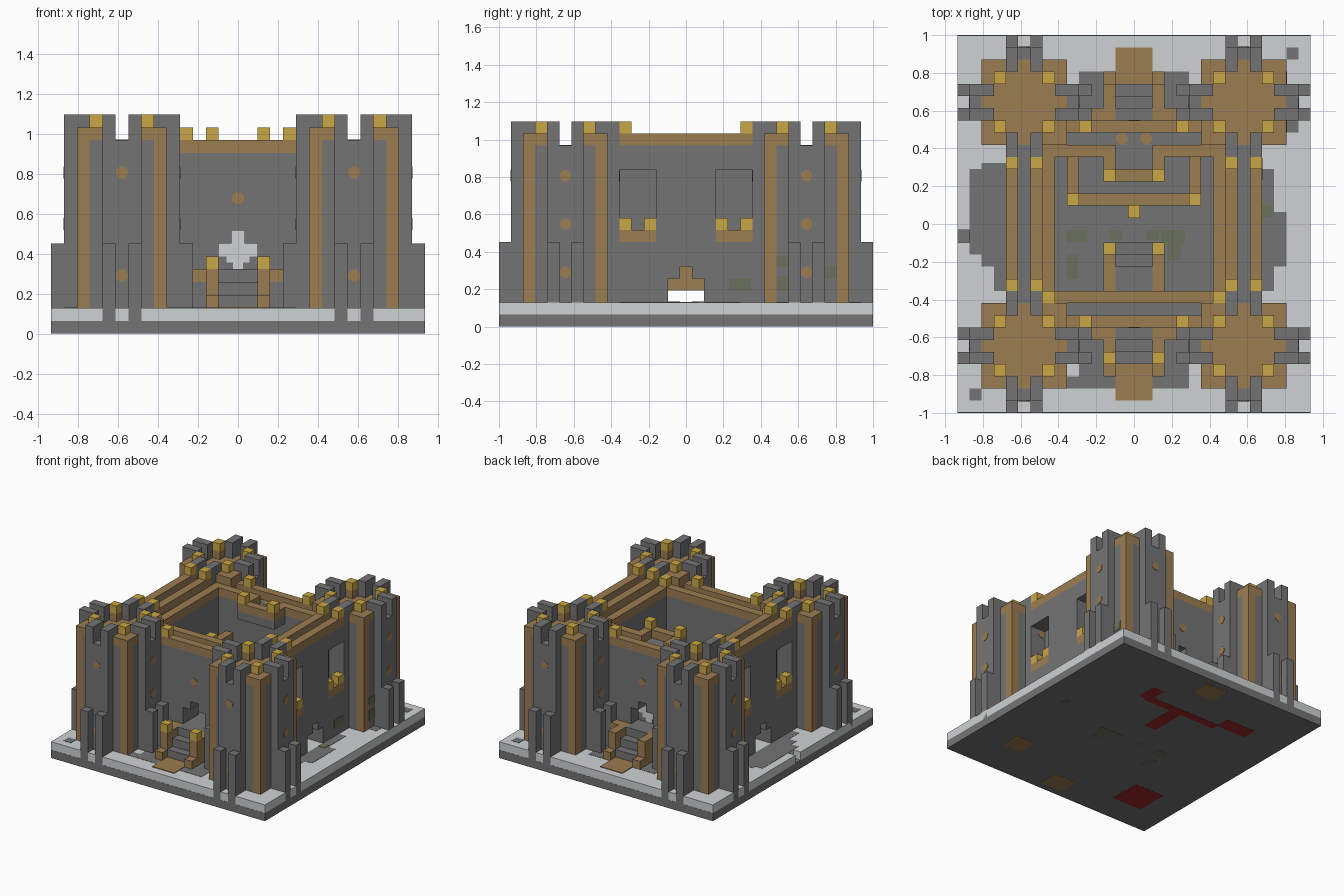
import bpy, bmesh, math
from mathutils import Matrix, Vector

cube = bpy.data.objects.get("Cube")
if cube:
    bpy.data.objects.remove(cube)

U = 2 / 31  # one block


def material(name, rgb):
    m = bpy.data.materials.new(name)
    m.use_nodes = True
    m.diffuse_color = (*rgb, 1)
    node = m.node_tree.nodes["Principled BSDF"]
    node.inputs["Base Color"].default_value = (*rgb, 1)
    node.inputs["Roughness"].default_value = 0.9
    return m


STONE = material("stone grey", (0.175, 0.175, 0.175))
PALE = material("pale stone", (0.62, 0.65, 0.65))
WOOD = material("wood brown", (0.33, 0.205, 0.085))
GOLD = material("gold", (0.59, 0.385, 0.062))
MOSS = material("moss", (0.145, 0.16, 0.108))
RED = material("carpet red", (0.34, 0.022, 0.022))


def finish(name, mat, bm):
    mesh = bpy.data.meshes.new(name)
    bm.to_mesh(mesh)
    bm.free()
    mesh.materials.append(mat)
    obj = bpy.data.objects.new(name, mesh)
    bpy.context.scene.collection.objects.link(obj)


def part(name, mat, boxes):
    """One object from boxes (x0, x1, y0, y1, z0, z1) in blocks."""
    bm = bmesh.new()
    for x0, x1, y0, y1, z0, z1 in boxes:
        size = Vector((x1 - x0, y1 - y0, z1 - z0)) * U
        mid = Vector((x0 + x1, y0 + y1, z0 + z1)) * U / 2
        bmesh.ops.create_cube(bm, size=1, matrix=Matrix.Translation(mid) @ Matrix.Diagonal((*size, 1)))
    finish(name, mat, bm)


def cell(x, y, z0, z1):
    return (x - .5, x + .5, y - .5, y + .5, z0, z1)


def flip_x(boxes):
    return boxes + [(-b[1], -b[0], *b[2:]) for b in boxes]


def flip_y(boxes):
    return boxes + [(*b[:2], -b[3], -b[2], *b[4:]) for b in boxes]


def both(boxes):
    return flip_y(flip_x(boxes))


def studs(name, spots):
    """Thin eight-sided studs at (x, y, z, facing axis)."""
    turns = {'X': Matrix.Rotation(math.pi / 2, 4, 'Y'), 'Y': Matrix.Rotation(math.pi / 2, 4, 'X'),
             'Z': Matrix.Identity(4)}
    spin = Matrix.Rotation(math.pi / 8, 4, 'Z')
    bm = bmesh.new()
    for x, y, z, axis in spots:
        bmesh.ops.create_cone(bm, cap_ends=True, segments=8, radius1=.5 * U, radius2=.5 * U, depth=.006,
                              matrix=Matrix.Translation(Vector((x, y, z)) * U) @ turns[axis] @ spin)
    finish(name, WOOD, bm)


# Base slab with a notch in one edge, and paving
part("base_lower", STONE, [(-14.5, 14.5, -15.5, 15.5, .02, 1)])
part("base_upper", PALE, [(-13.5, 14.5, -15.48, 15.48, 1, 2), (-14.5, -13.5, -15.48, -1.5, 1, 2),
                          (-14.5, -13.5, -.5, 15.48, 1, 2)])
P = 2.03
part("paving", STONE, [
    (-6.5, 6.5, -5.5, 5.5, 2, P), (-4.5, 4.5, -12.5, -8.5, 2, P), (-5.5, 4.5, -13.5, -12.5, 2, P),
    (-4.5, 4.5, 8.5, 12.5, 2, P), (10.5, 11.5, -5.5, 4.5, 2, P), (11.5, 12.5, -3.5, 1, 2, P),
    (-12.5, -10.5, -3.5, 5, 2, P), (-13.5, -12.5, -2.5, 4.5, 2, P), (-11.5, -10.5, -5.5, -3.5, 2, P),
    cell(13, 14, 2, P), cell(-13, -14, 2, P), cell(13, 8, 2, P)])
MOSS_SPOTS = [
    (2.2, 4.2, -1.6, -.5), (2.8, 3.8, -3, -1.6), (-5.5, -4.6, -4.5, -2.5), (-5.6, -3.8, -1.5, -.5),
    (-2, -1, -1.3, -.5), (1, 2, -1.3, -.5), (10.5, 11.4, .5, 1.5)]
part("moss_patches", MOSS, [(*s, P, P + .04) for s in MOSS_SPOTS])
part("wall_moss", MOSS, [(10.5, 10.56, 3.6, 5.4, 3, 4), (12.5, 12.56, 7.5, 8.5, 3, 4.2),
                         (12.5, 12.56, 7.5, 8.5, 5, 5.8), (12.5, 12.56, 11.5, 12.5, 4, 5)])

# Painted underside
part("underside_carpet", RED, [
    (-11, -7, -12, -8, 0, .04), (-5.5, 4.5, 7.2, 8.2, 0, .04), (-9.5, -5.5, 8, 9.8, 0, .04),
    (-.8, .8, 2.8, 7.2, 0, .04), (4, 5.5, 7.5, 10, 0, .04)])
part("underside_mats", WOOD, [
    (-1.5, 1.5, 12, 14.5, 0, .04), (-1.5, 1.5, -14.5, -12, 0, .04), (7.7, 10.3, -10.8, -8.2, 0, .04)])
part("underside_moss", MOSS, [(*s, 0, .04) for s in MOSS_SPOTS])

# Four corner towers
for side, sx in (("left", 1), ("right", -1)):
    for end, sy in (("front", -1), ("back", 1)):
        name = f"{end}_{side}_tower"
        cx, cy = 9 * sx, 10 * sy

        def at(boxes):
            return [(b[0] + cx, b[1] + cx, b[2] + cy, b[3] + cy, *b[4:]) for b in boxes]

        part(name + "_body", STONE, at([(-3.5, 3.5, -2.5, 2.5, 2, 15), (-2.5, 2.5, -3.5, 3.5, 2, 15),
                                        (-4.5, 4.5, -1.5, 1.5, 2, 15), (-1.5, 1.5, -4.5, 4.5, 2, 15)]))
        part(name + "_floor", WOOD, at([(-3.5, 3.5, -2.5, 2.5, 15, 15.06), (-2.5, 2.5, -3.5, -2.5, 15, 15.06),
                                        (-2.5, 2.5, 2.5, 3.5, 15, 15.06)]))
        part(name + "_corner_posts", WOOD, at(both([
            cell(3, 3, 2, 16), cell(2, 3, 15, 16), cell(3, 2, 15, 16), cell(2, 2, 15, 16)])))
        part(name + "_gold_caps", GOLD, at(both([cell(2, 2, 16, 17)])))
        part(name + "_merlons", STONE, at(both([
            (.5, 1.5, 2.5, 4.5, 15, 17), (2.5, 4.5, .5, 1.5, 15, 17)])))
        part(name + "_buttresses", STONE, at(both([cell(1, 5, 1, 7), cell(5, 1, 1, 7)])))
        studs(name + "_studs", [(cx, cy + 4.5 * d, z, 'Y') for d in (-1, 1) for z in (4.5, 12.5)]
              + [(cx + 4.5 * d, cy, z, 'X') for d in (-1, 1) for z in (4.5, 8.5, 12.5)])

# Front and back walls with stepped doorways
part("end_walls", STONE, both([(1.5, 7.5, 5.5, 8.5, 2, 14), (.5, 1.5, 5.5, 8.5, 7, 14)])
     + flip_y([(-1.5, 1.5, 5.5, 8.5, 2, 5), (-.5, .5, 5.5, 8.5, 8, 14)]))
part("end_wall_bands", WOOD, flip_y([(-5.5, 5.5, 7.5, 8.5, 14, 15)])
     + [(-7.5, 7.5, -6.5, -5.5, 14, 15)] + flip_x([(2.5, 7.5, 5.5, 6.5, 14, 15)]))
part("end_wall_gold_caps", GOLD, both([cell(4, 8, 15, 16)]) + flip_x([cell(7, -6, 15, 16)]))
part("back_door_panel", STONE, [(-1.5, 1.5, 7, 7.1, 5, 7)])
part("back_door_banner", PALE, [(-1.5, 1.5, 6.95, 7.15, 6, 7), (-.5, .5, 6.95, 7.15, 7, 8),
                                (-.9, .9, 6.95, 7.15, 5.5, 6), (-.4, .4, 6.95, 7.15, 5, 5.5)])
studs("end_wall_studs", [(0, -8.5, 10.5, 'Y'), (0, 8.5, 10.5, 'Y'), (-1, 7, 14, 'Z'), (1, 7, 14, 'Z')])

# Side walls with window niches and low archways
part("side_walls", STONE, both([
    (7.5, 10.5, 5.5, 6.5, 2, 15), (7.5, 10.5, 1.5, 2.5, 2, 15), (7.5, 10.5, 2.5, 5.5, 2, 7),
    (7.5, 8.5, 2.5, 5.5, 7, 15), (8.5, 10.5, 2.5, 5.5, 13, 15), (7.5, 10.5, .5, 1.5, 4, 15),
    (6.5, 7.5, 1.5, 5.5, 2, 14)])
    + flip_x([(7.5, 10.5, -.5, .5, 5, 15), (6.5, 7.5, -1.5, 1.5, 5, 14)]))
part("archway_lintels", WOOD, flip_x([(6.5, 7.5, -1.5, 1.5, 3, 5)]))
part("window_sills", WOOD, both([(8.5, 10.5, 2.5, 5.5, 7, 8)]))
part("window_gold_blocks", GOLD, both([cell(10, 3, 8, 9), cell(10, 5, 8, 9)]))
part("side_parapets", WOOD, flip_x([
    (9.5, 10.5, -5.5, 5.5, 15, 16), (7.5, 8.5, -5.5, 5.5, 15, 16), (6.5, 7.5, -5.5, 5.5, 14, 15)]))
part("side_gold_caps", GOLD, both([cell(10, 5, 16, 17), cell(8, 5, 16, 17)]))

# Outer stairs at both ends
part("outer_steps", STONE, flip_y([
    (-1.5, 1.5, 8.5, 9.5, 2, 5), (-1.5, 1.5, 9.5, 10.5, 2, 4), (-1.5, 1.5, 10.5, 11.5, 2, 3)])
    + both([cell(3, 9, 2, 4)]))
part("outer_stair_rails", WOOD, both([
    (1.5, 2.5, 8.5, 11.5, 2, 5), cell(2, 12, 2, 3), cell(3, 9, 4, 5)]))
part("outer_stair_mats", WOOD, flip_y([(-1.5, 1.5, 11.5, 14.5, 2, 2.08)]))
part("outer_stair_gold_caps", GOLD, flip_x([cell(2, -11, 5, 6)]))

# Courtyard stairs
part("inner_steps", STONE, [
    (-1.5, 1.5, -5.5, -3.5, 2, 5), (-1.5, 1.5, -3.5, -2.5, 2, 4), (-1.5, 1.5, -2.5, -1.5, 2, 3)])
part("inner_stair_rails", WOOD, flip_x([(1.5, 2.5, -5.5, -1.5, 2, 5)]))
part("inner_stair_gold_caps", GOLD, flip_x([cell(2, -2, 5, 6)]))

# Balcony and upper bay on the inside of the back wall
part("balcony_floor", STONE, [(-5.5, 5.5, 1.5, 5.5, 8, 9)])
part("balcony_rail", WOOD, [(-5.5, 5.5, 1.5, 2.5, 9, 10)] + flip_x([(4.5, 5.5, 2.5, 5.5, 9, 10)]))
part("balcony_gold_caps", GOLD, flip_x([cell(5, 2, 10, 11)]) + [cell(0, 1, 8, 9)])
part("upper_bay_floor", STONE, [(-2.5, 2.5, 3.5, 5.5, 13, 14)])
part("upper_bay_rail", WOOD, [(-2.5, 2.5, 3.5, 4.5, 14, 15)] + flip_x([(1.5, 2.5, 4.5, 6.5, 14, 15)]))
part("upper_bay_gold_caps", GOLD, flip_x([cell(2, 4, 15, 16)]))
